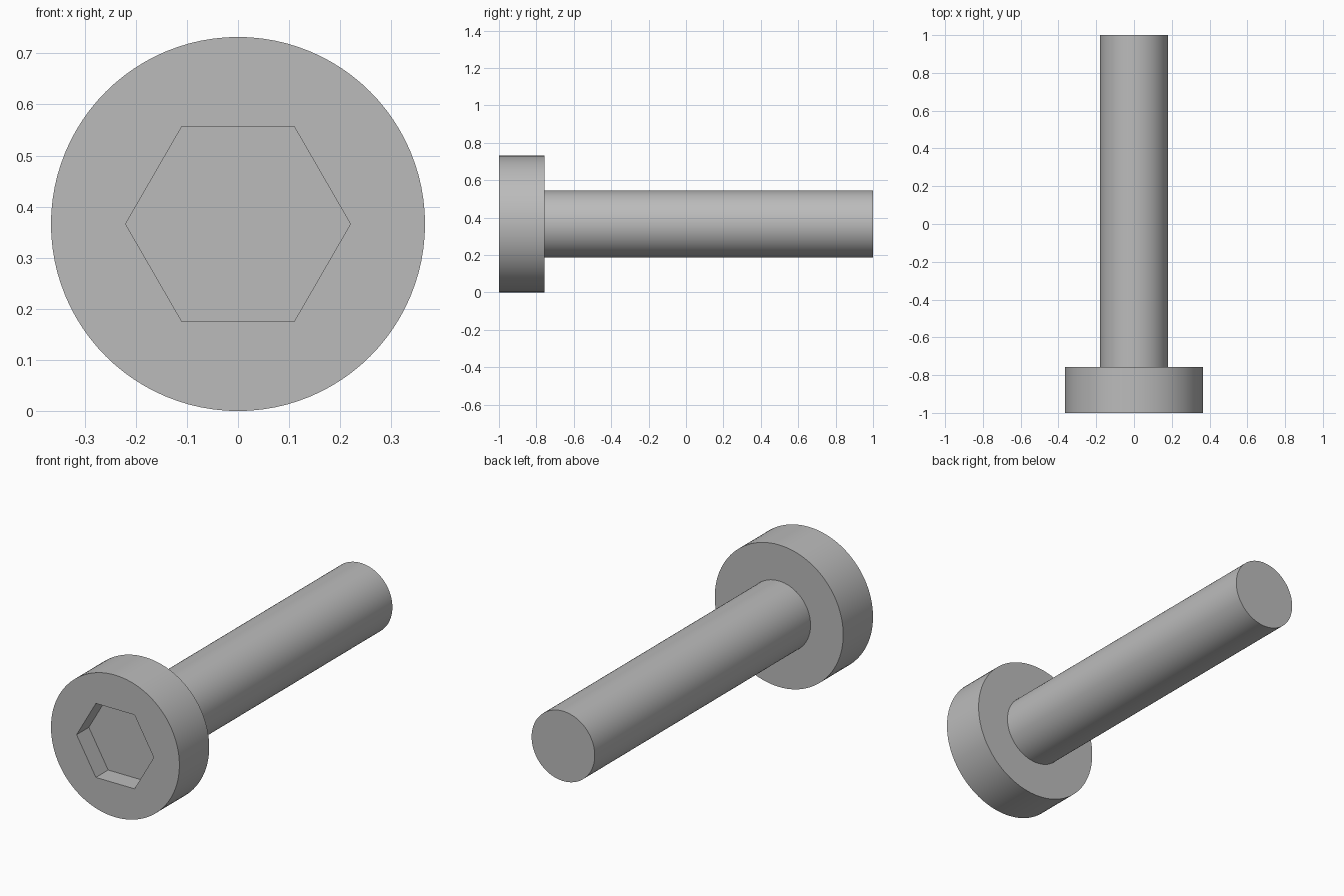
import bpy, bmesh
from math import pi, cos, sin, radians

cube = bpy.data.objects.get("Cube")
if cube:
    bpy.data.objects.remove(cube, do_unlink=True)

SIDES = 96
HEAD_R, SHAFT_R, HEX_R = 0.366, 0.18, 0.22
FRONT, HEAD_BACK, TIP, SOCKET_FLOOR = -1.0, -0.757, 1.0, -0.9

steel = bpy.data.materials.new("steel grey")
steel.use_nodes = True
colour = (0.5, 0.5, 0.5, 1)
steel.diffuse_color = colour
steel.node_tree.nodes["Principled BSDF"].inputs["Base Color"].default_value = colour


def round_radius(r):
    return lambda a: r


def hex_radius(r):
    # distance to the edge of a hexagon with corners on the x axis
    return lambda a: r * cos(pi / 6) / cos(a % (pi / 3) - pi / 6)


def add_ring(bm, y, radius):
    angles = [2 * pi * i / SIDES for i in range(SIDES)]
    return [bm.verts.new((radius(a) * cos(a), y, HEAD_R + radius(a) * sin(a)))
            for a in angles]


# Cross-sections from the socket floor, round the head and along to the tip
sections = [
    (SOCKET_FLOOR, hex_radius(HEX_R)),
    (FRONT, hex_radius(HEX_R)),
    (FRONT, round_radius(HEAD_R)),
    (HEAD_BACK, round_radius(HEAD_R)),
    (HEAD_BACK, round_radius(SHAFT_R)),
    (TIP, round_radius(SHAFT_R)),
]

bm = bmesh.new()
rings = [add_ring(bm, y, radius) for y, radius in sections]
for a, b in zip(rings, rings[1:]):
    for i in range(SIDES):
        j = (i + 1) % SIDES
        bm.faces.new((a[i], a[j], b[j], b[i]))

# Socket floor and shaft tip
bm.faces.new(rings[0])
bm.faces.new(rings[-1])
bmesh.ops.recalc_face_normals(bm, faces=bm.faces)

mesh = bpy.data.meshes.new("socket_bolt")
bm.to_mesh(mesh)
bm.free()
mesh.materials.append(steel)

bolt = bpy.data.objects.new("socket_bolt", mesh)
bpy.context.collection.objects.link(bolt)

# Round walls smooth, rims and socket corners sharp
bpy.ops.object.select_all(action="DESELECT")
bolt.select_set(True)
bpy.context.view_layer.objects.active = bolt
bpy.ops.object.shade_smooth_by_angle(angle=radians(30))
